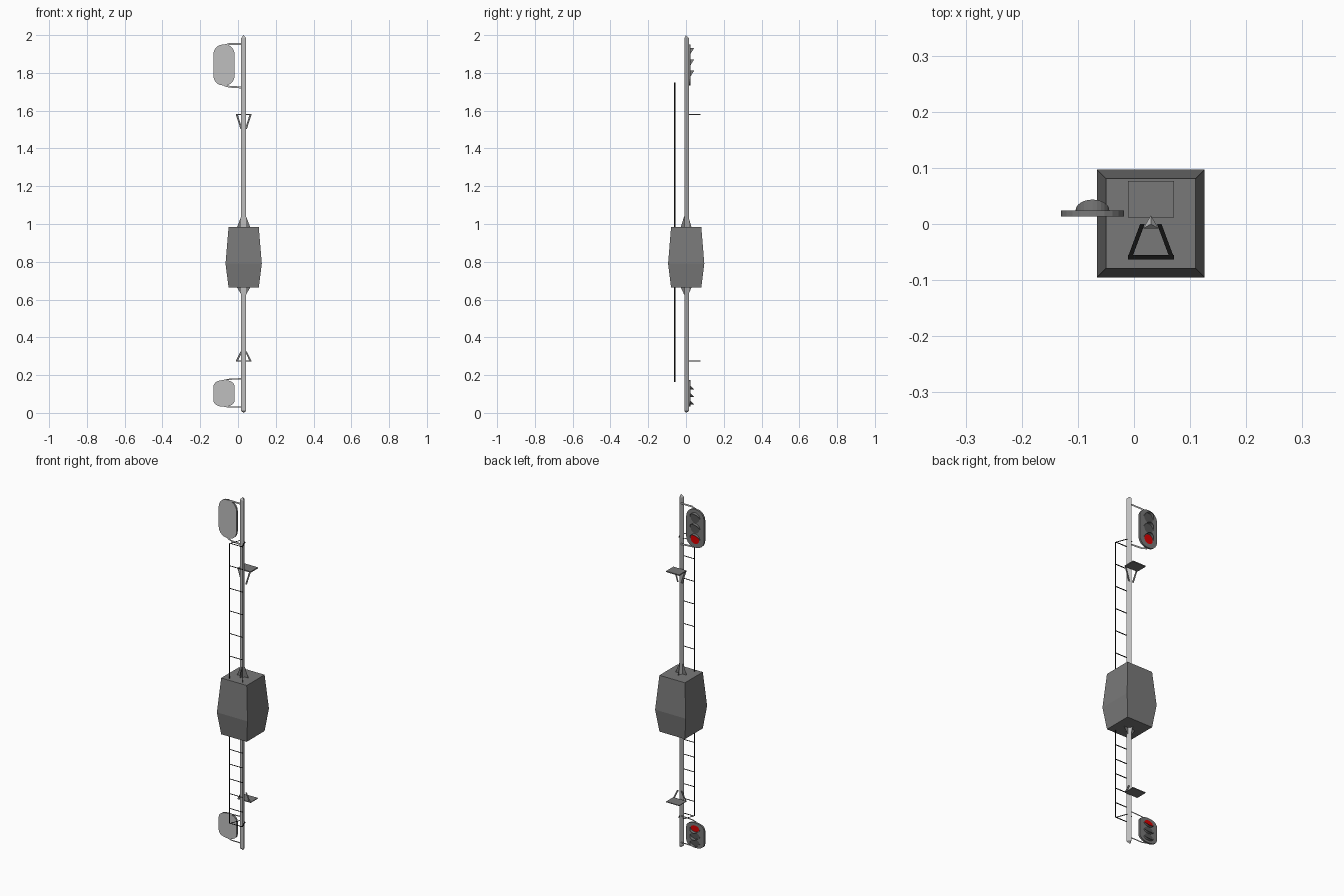
import bpy, bmesh, math
from mathutils import Vector

if "Cube" in bpy.data.objects:
    bpy.data.objects.remove(bpy.data.objects["Cube"])

PX = 0.03        # mast x position
MID = 0.79       # mirror height between upper and lower halves
LOW = -0.653     # the lower half is a flattened mirror image of the upper


def mat(name, c):
    m = bpy.data.materials.new(name)
    m.diffuse_color = (*c, 1)
    m.use_nodes = True
    m.node_tree.nodes["Principled BSDF"].inputs["Base Color"].default_value = m.diffuse_color
    return m


LIGHT = mat("light_grey", (0.52, 0.52, 0.52))
GREY = mat("dark_grey", (0.19, 0.19, 0.19))
LENS = mat("unlit_lens", (0.09, 0.09, 0.09))
BLACK = mat("black", (0.006, 0.006, 0.006))
RED = mat("red", (0.7, 0.0, 0.0))
parts = []


def make(name, verts, faces, *mats):
    me = bpy.data.meshes.new(name)
    me.from_pydata([tuple(v) for v in verts], [], faces)
    for m in mats:
        me.materials.append(m)
    ob = bpy.data.objects.new(name, me)
    bpy.context.collection.objects.link(ob)
    parts.append(ob)
    return ob


def fix_normals(ob):
    bm = bmesh.new()
    bm.from_mesh(ob.data)
    bmesh.ops.recalc_face_normals(bm, faces=bm.faces)
    bm.to_mesh(ob.data)
    bm.free()


def strips(name, segs, m):
    """Flat ribbons: each segment is start, end and half-width vector."""
    verts, faces = [], []
    for a, b, w in segs:
        a, b, w = Vector(a), Vector(b), Vector(w)
        n = len(verts)
        verts += [a - w, b - w, b + w, a + w]
        faces.append((n, n + 1, n + 2, n + 3))
    return make(name, verts, faces, m)


def loft(name, rings, m, tip=None):
    """Open-bottomed tube through rings, closed with a cap or a point."""
    n = len(rings[0])
    verts = [v for r in rings for v in r]
    faces = [(k * n + i, k * n + (i + 1) % n, (k + 1) * n + (i + 1) % n, (k + 1) * n + i)
             for k in range(len(rings) - 1) for i in range(n)]
    top = (len(rings) - 1) * n
    if tip:
        verts.append(tip)
        faces += [(top + i, top + (i + 1) % n, len(verts) - 1) for i in range(n)]
    else:
        faces.append(tuple(range(top, top + n)))
    return make(name, verts, faces, m)


# three-sided mast with a pointed tip
def tri(z, r=0.0155):
    return [(PX + r * math.cos(a), r * math.sin(a), z)
            for a in (math.pi / 2 + i * math.tau / 3 for i in range(3))]


loft("mast", [tri(MID), tri(1.985)], LIGHT, (PX, 0, 2.0))


# tapered equipment box around the mast
def square(h, z):
    return [(PX + sx * h, 0.001 + sy * h, z) for sx, sy in ((-1, -1), (1, -1), (1, 1), (-1, 1))]


loft("box", [square(0.096, MID), square(0.08, 0.983)], GREY)

# crossed gusset plates at the mast foot
make("gussets",
     [(PX - .035, 0, .983), (PX + .035, 0, .983), (PX + .013, 0, 1.04), (PX - .013, 0, 1.04),
      (PX, -.028, .983), (PX, .029, .983), (PX, .013, 1.04), (PX, -.01, 1.04)],
     [(0, 1, 2, 3), (4, 5, 6, 7)], GREY)

# ladder: rails, rungs and top stays, all flat ribbons
LY, LX = -0.059, 0.041
segs = [((PX + s * LX, LY, .975), (PX + s * LX, LY, 1.75), (0, .004, 0)) for s in (-1, 1)]
segs += [((PX - LX, LY, 1.75 - i * .128), (PX + LX, LY, 1.75 - i * .128), (0, .004, 0))
         for i in range(7)]
segs += [((PX + s * (LX - .004), LY, 1.75), (PX + s * .015, 0, 1.75), (.004, 0, 0))
         for s in (-1, 1)]
strips("ladder", segs, BLACK)

# small platform behind the mast with its two braces
P = [(PX + sx * LX, y, z) for z in (1.577, 1.583) for sx, y in
     ((-1, .012), (1, .012), (1, .077), (-1, .077))]
make("platform", P, [(3, 2, 1, 0), (4, 5, 6, 7), (0, 1, 5, 4), (1, 2, 6, 5),
                     (2, 3, 7, 6), (3, 0, 4, 7)], GREY)
strips("platform_braces", [((PX + s * .036, .012, 1.578), (PX + s * .012, .012, 1.503),
                            (.005, 0, 0)) for s in (-1, 1)], GREY)

# signal head: rounded plate, light at the back and dark on the lamp side
HX, HZ, HW, HH, R = -0.074, 1.842, 0.056, 0.108, 0.05
outline = []
for q, (sx, sz) in enumerate(((1, 1), (-1, 1), (-1, -1), (1, -1))):
    for i in range(6):
        a = (q + i / 5) * math.pi / 2
        outline.append((HX + sx * (HW - R) + R * math.cos(a),
                        HZ + sz * (HH - R) + R * math.sin(a)))
n = len(outline)
head = make("signal_head", [(x, y, z) for y in (.013, .024) for x, z in outline],
            [tuple(range(n)), tuple(range(2 * n - 1, n - 1, -1))] +
            [(i, n + i, n + (i + 1) % n, (i + 1) % n) for i in range(n)], GREY, LIGHT)
fix_normals(head)
for p in head.data.polygons:
    p.material_index = 1 if p.normal.y < -0.9 else 0

# three lamps, each with a lens disc and a hood cut back at the sides
for k, (nm, m) in enumerate((("lower", RED), ("middle", LENS), ("upper", LENS))):
    cz = HZ + (k - 1) * 0.06
    make(nm + "_lens", [(HX + .027 * math.cos(i * math.tau / 16), .0255,
                         cz + .027 * math.sin(i * math.tau / 16)) for i in range(16)],
         [tuple(range(15, -1, -1))], m)
    verts = []
    for i in range(13):
        c, s = math.cos(i * math.pi / 12), math.sin(i * math.pi / 12)
        verts += [(HX + .03 * c, .024, cz + .03 * s),
                  (HX + .03 * c, .0245 + .019 * s, cz + .03 * s)]
    make(nm + "_hood", verts,
         [(2 * i, 2 * i + 1, 2 * i + 3, 2 * i + 2) for i in range(12)], GREY)

# flat bracket arms holding the head
paths = ([(-.075, 1.945), (-.045, 1.953), (PX, 1.953)],
         [(-.075, 1.735), (-.045, 1.727), (PX, 1.722)])
strips("head_arms", [((a[0], .0125 - .004 * (b[0] == PX), a[1]),
                      (b[0], .0085, b[1]), (0, 0, .005))
                     for p in paths for a, b in zip(p, p[1:])], LIGHT)

# lower half: flattened mirror copy of every part
for ob in list(parts):
    me = ob.data.copy()
    for v in me.vertices:
        v.co.z = MID + (v.co.z - MID) * (LOW if v.co.z < 1.9999 else -MID / 1.21)
    me.flip_normals()
    low = bpy.data.objects.new("reflected_" + ob.name, me)
    bpy.context.collection.objects.link(low)
